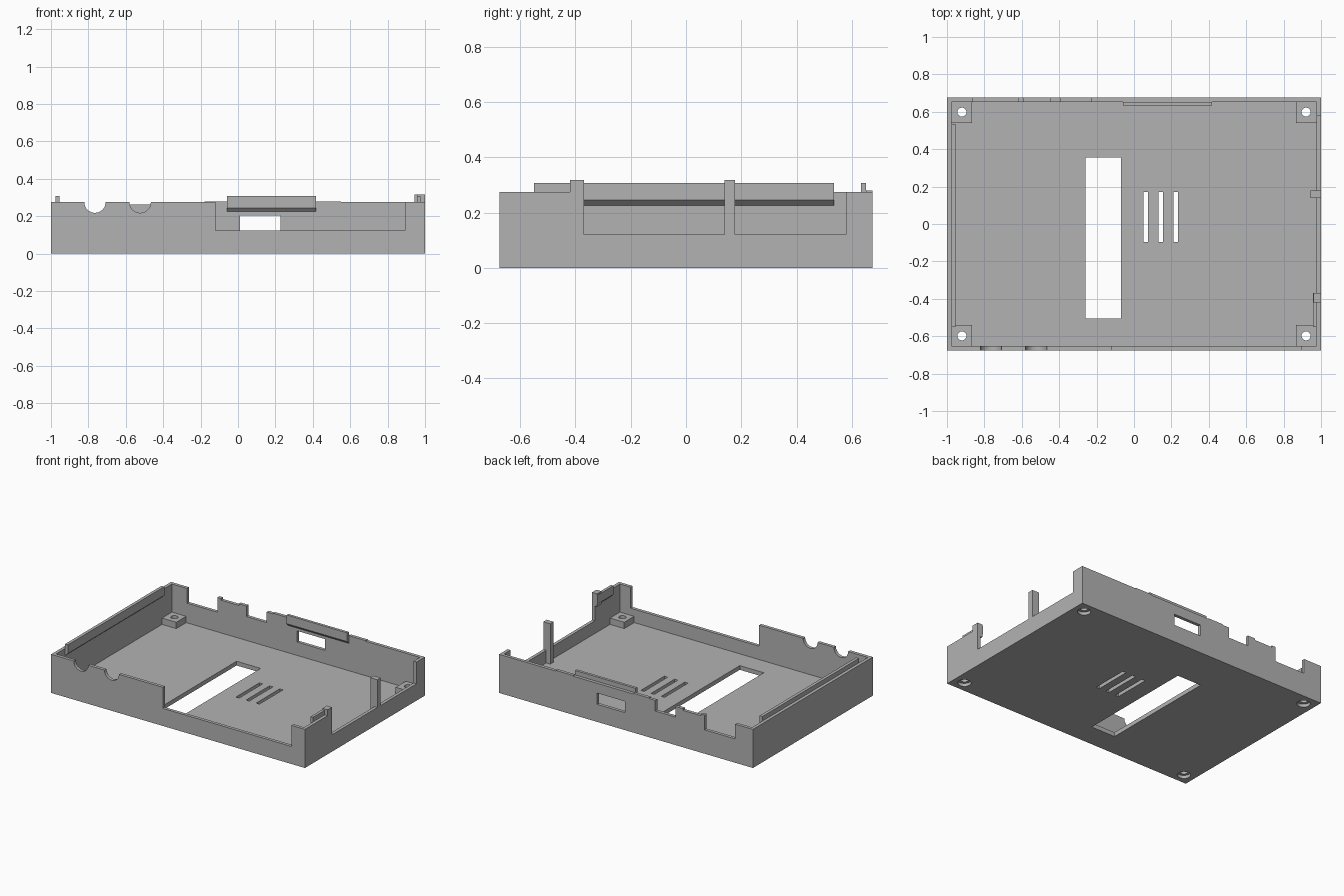
import bpy, bmesh

if "Cube" in bpy.data.objects:
    bpy.data.objects.remove(bpy.data.objects["Cube"])

GREY = bpy.data.materials.new("light grey plastic")
GREY.diffuse_color = (0.45, 0.45, 0.45, 1)
GREY.use_nodes = True
GREY.node_tree.nodes["Principled BSDF"].inputs["Base Color"].default_value = GREY.diffuse_color

W, D, H, T, FLOOR = 1.0, 0.675, 0.275, 0.023, 0.03


def finish(name, bm):
    bmesh.ops.recalc_face_normals(bm, faces=bm.faces[:])
    me = bpy.data.meshes.new(name)
    bm.to_mesh(me)
    bm.free()
    me.materials.append(GREY)
    ob = bpy.data.objects.new(name, me)
    bpy.context.collection.objects.link(ob)
    return ob


def prism(name, profile, axis, a, b):
    """Extrude a 2D outline along axis x, y or z from a to b."""
    put = {"x": lambda p, t: (t, p[0], p[1]),
           "y": lambda p, t: (p[0], t, p[1]),
           "z": lambda p, t: (p[0], p[1], t)}[axis]
    bm = bmesh.new()
    lo = [bm.verts.new(put(p, a)) for p in profile]
    hi = [bm.verts.new(put(p, b)) for p in profile]
    bm.faces.new(lo)
    bm.faces.new(hi)
    n = len(profile)
    for i in range(n):
        j = (i + 1) % n
        bm.faces.new((lo[i], lo[j], hi[j], hi[i]))
    return finish(name, bm)


def box(name, x0, x1, y0, y1, z0, z1):
    return prism(name, [(x0, y0), (x1, y0), (x1, y1), (x0, y1)], "z", z0, z1)


def circle(cx, cy, r, n=32):
    from math import cos, sin, tau
    return [(cx + r * cos(tau * i / n), cy + r * sin(tau * i / n)) for i in range(n)]


def cut(target, cutter):
    mod = target.modifiers.new("cut", "BOOLEAN")
    mod.operation, mod.solver, mod.object = "DIFFERENCE", "EXACT", cutter
    bpy.context.view_layer.objects.active = target
    bpy.ops.object.modifier_apply(modifier=mod.name)
    bpy.data.objects.remove(cutter)


# Open tray
tray = box("tray", -W, W, -D, D, 0, H)
cut(tray, box("cavity", -W + T, W - T, -D + T, D - T, FLOOR, 1))

# Openings in the floor: long slot and three vents
cut(tray, box("slot", -0.26, -0.07, -0.505, 0.355, -1, 0.1))
for x in (0.05, 0.13, 0.21):
    cut(tray, box("vent", x, x + 0.026, -0.095, 0.17, -1, 0.1))

# Front wall: two half-round cable notches and a long low section
for x in (-0.765, -0.523):
    cut(tray, prism("cable_notch", circle(x, H, 0.057), "y", -0.8, -0.6))
cut(tray, box("front_gap", -0.12, 0.893, -0.8, -D + T + 0.002, 0.125, 1))

# Right wall: two low sections with a post between them
for y0, y1 in ((-0.37, 0.14), (0.178, 0.58)):
    cut(tray, box("right_gap", W - T - 0.002, 1.1, y0, y1, 0.12, 1))

# Back wall: two notches, a shallow dip and a window
for x0, x1, z in ((-0.86, -0.62, 0.17), (-0.39, -0.23, 0.2), (-0.59, -0.45, 0.263)):
    cut(tray, box("back_notch", x0, x1, D - T - 0.002, 0.8, z, 1))
cut(tray, box("window", 0.01, 0.228, D - T - 0.002, 0.8, 0.125, 0.205))

# Corner screw bosses, drilled through with recesses underneath
for sx in (-1, 1):
    for sy in (-1, 1):
        xs = sorted((sx * 0.865, sx * 0.98))
        ys = sorted((sy * 0.54, sy * 0.656))
        boss = box("screw_boss", *xs, *ys, FLOOR, 0.075)
        cx, cy = sx * 0.92, sy * 0.598
        cut(boss, prism("hole", circle(cx, cy, 0.024), "z", -1, 1))
        cut(tray, prism("recess", circle(cx, cy, 0.043), "z", -1, 0.022))
        cut(tray, prism("hole", circle(cx, cy, 0.024), "z", -1, 0.1))

# Snap lips inside the left, back and right walls, chamfered underneath


def lip(inner, wall):
    return [(wall, 0.225), (inner, 0.245), (inner, 0.307), (wall, 0.307)]


prism("left_lip", lip(-0.955, -W + T), "y", -0.55, 0.535)
prism("back_lip", lip(0.633, D - T), "x", -0.06, 0.417)
prism("right_lip", lip(0.957, W - T), "y", -0.55, -0.37)

# Slightly raised rims on the back wall either side of the lip
box("back_rim_left", -0.18, -0.06, D - T, D, H, 0.28)
box("back_rim_right", 0.417, 0.55, D - T, D, H, 0.28)

# Posts on the right side
box("right_post", 0.945, W, 0.14, 0.178, FLOOR, 0.317)
box("front_right_post", 0.96, W, -0.42, -0.37, 0.225, 0.317)
